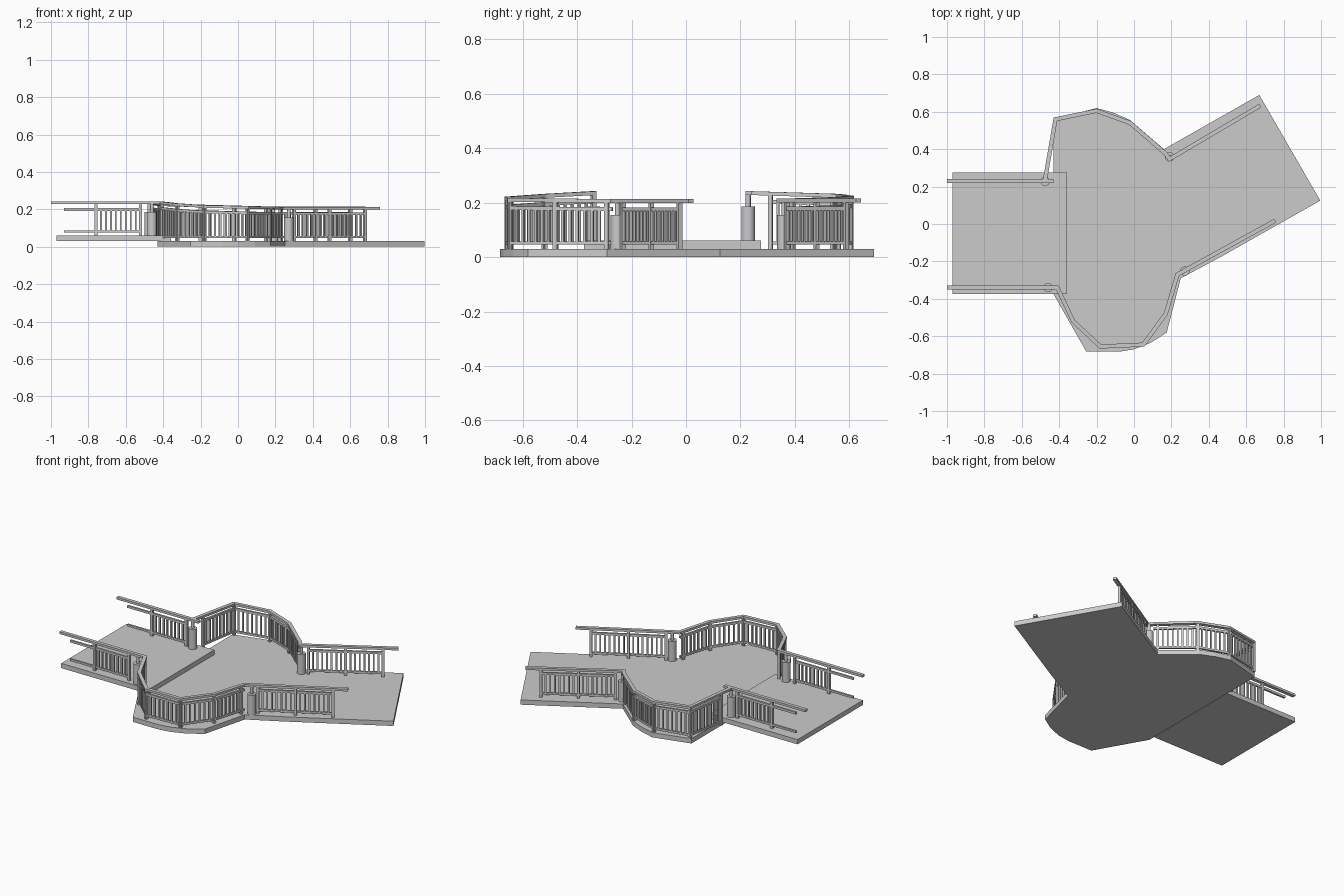
import bpy, bmesh, math
from mathutils import Vector as V

if "Cube" in bpy.data.objects:
    bpy.data.objects.remove(bpy.data.objects["Cube"])

def finish(bm, name):
    bmesh.ops.recalc_face_normals(bm, faces=bm.faces)
    me = bpy.data.meshes.new(name)
    bm.to_mesh(me)
    bm.free()
    ob = bpy.data.objects.new(name, me)
    bpy.context.collection.objects.link(ob)
    return ob

def slab(name, pts, z0, z1):
    bm = bmesh.new()
    f = bm.faces.new([bm.verts.new((x, y, z0)) for x, y in pts])
    r = bmesh.ops.extrude_face_region(bm, geom=[f])
    bmesh.ops.translate(bm, vec=(0, 0, z1 - z0),
                        verts=[v for v in r['geom'] if isinstance(v, bmesh.types.BMVert)])
    return finish(bm, name)

def sweep(bm, pts, w, h):
    """Rectangular rail along a path with mitred corners; pts give the top of the rail."""
    pts = [V(p) for p in pts]
    dirs = [(b - a).xy.normalized() for a, b in zip(pts, pts[1:])]
    rings = []
    for i, p in enumerate(pts):
        a, b = dirs[max(i - 1, 0)], dirs[min(i, len(dirs) - 1)]
        t = (a + b).normalized()
        n = V((-t.y, t.x, 0)) * (w / 2 / max(t.dot(a), 0.3))
        d = V((0, 0, h))
        rings.append([bm.verts.new(c) for c in (p + n, p - n, p - n - d, p + n - d)])
    for r, s in zip(rings, rings[1:]):
        for k in range(4):
            bm.faces.new((r[k], r[(k + 1) % 4], s[(k + 1) % 4], s[k]))
    bm.faces.new(rings[0])
    bm.faces.new(rings[-1])

def upright(bm, p, d, w, z0, z1):
    t = V((d.x, d.y, 0)).normalized() * (w / 2)
    sweep(bm, [(p.x - t.x, p.y - t.y, z1), (p.x + t.x, p.y + t.y, z1)], w, z1 - z0)

def panel(bm, a, b, floor, posts, ext=0.0, gap=0.028):
    """Two rails, square posts at the given fractions, thin balusters between them."""
    a, b = V(a), V(b)
    d = b - a
    L = d.xy.length
    e = b + d * (ext / L)
    sweep(bm, [(a.x, a.y, a.z - .03), (e.x, e.y, e.z - .03)], .012, .014)
    sweep(bm, [(a.x, a.y, floor + .028), (e.x, e.y, floor + .028)], .012, .012)
    for t in posts:
        p = a + d * t
        upright(bm, p, d, .016, floor, p.z - .01)
    for t0, t1 in zip(posts, posts[1:]):
        n = max(2, round(L * (t1 - t0) / gap))
        for i in range(1, n):
            p = a + d * (t0 + (t1 - t0) * i / n)
            upright(bm, p, d, .010, floor + .02, p.z - .035)

def fence(name, path, arc, left, right):
    bm = bmesh.new()
    for p in path:
        sweep(bm, p, .022, .014)
    for i, (a, b) in enumerate(zip(arc, arc[1:])):
        panel(bm, a, b, .03, (0, 1) if i < len(arc) - 2 else (0, .9))
    panel(bm, *left, .06, (0, 1), ext=.17)
    panel(bm, *right, .03, (0, .5, 1), ext=0)
    return finish(bm, name)

# Decks
slab("main_deck", [(-.43, .56), (-.2, .62), (-.11, .595), (-.02, .555), (.16, .40), (.67, .69),
                   (.996, .125), (.46, -.178), (.25, -.29), (.175, -.58), (.09, -.635), (0, -.67),
                   (-.08, -.683), (-.255, -.683), (-.43, -.375)], 0, .03)
slab("upper_deck", [(-.97, -.375), (-.358, -.375), (-.358, .275), (-.97, .275)], .03, .06)

# Back railing
arc = [(-.475, .24, .242), (-.42, .56, .232), (-.2, .605, .225), (-.02, .54, .22), (.17, .375, .215)]
fence("back_railing",
      [[(-1, .23, .242), (-.43, .23, .242)], arc + [(.19, .347, .215), (.675, .633, .215)]],
      [(-.462, .31, .24)] + arc[1:],
      ((-.52, .23, .236), (-.76, .23, .236)), ((.23, .371, .215), (.60, .588, .215)))

# Front railing
arc = [(-.41, -.34, .242), (-.325, -.52, .232), (-.18, -.655, .222), (.05, -.645, .217),
       (.17, -.48, .215), (.232, -.27, .213)]
fence("front_railing", [[(-1, -.34, .242)] + arc + [(.755, .018, .213)]], arc,
      ((-.52, -.34, .236), (-.76, -.34, .236)), ((.30, -.231, .213), (.68, -.024, .213)))

# Bollards with a slim stem holding the handrail
for i, (x, y, z) in enumerate([(-.475, .228, .06), (-.46, -.34, .06), (.19, .36, .03), (.272, -.252, .03)]):
    for part, r, h in (("bollard", .025, .125), ("bollard_stem", .009, .175)):
        bpy.ops.mesh.primitive_cylinder_add(vertices=20, radius=r, depth=h, location=(x, y, z + h / 2))
        ob = bpy.context.object
        ob.name = f"{part}_{i + 1}"
        bpy.ops.object.shade_smooth_by_angle()
